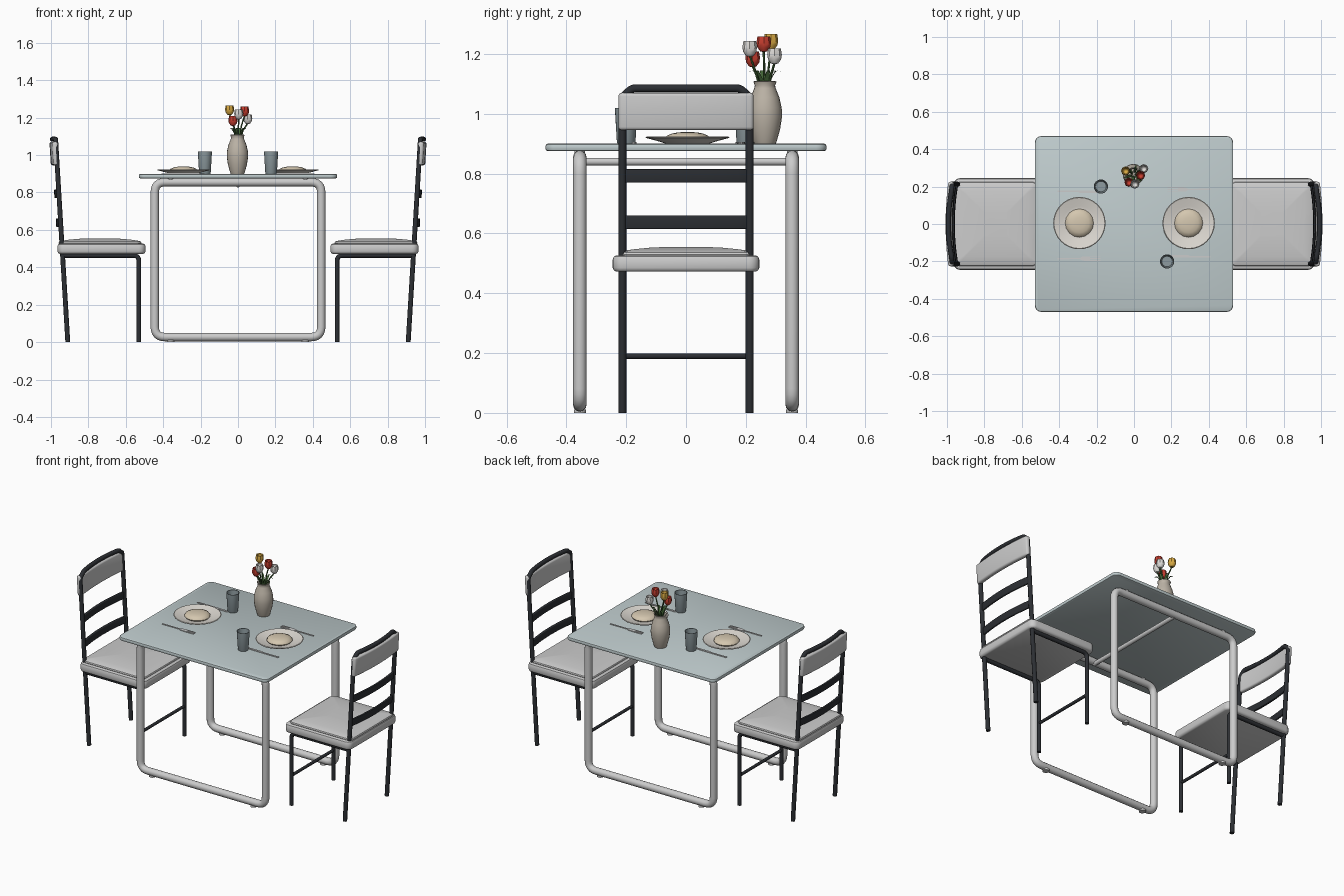
import bpy, bmesh
from math import sin, cos, pi, radians
from mathutils import Vector as V

if "Cube" in bpy.data.objects:
    bpy.data.objects.remove(bpy.data.objects["Cube"])

def mat(name, c):
    m = bpy.data.materials.new(name)
    m.diffuse_color = (*c, 1)
    m.use_nodes = True
    m.node_tree.nodes["Principled BSDF"].inputs["Base Color"].default_value = m.diffuse_color
    return m

GLASS = mat("pale_glass", (.52, .60, .61))
DARK = mat("dark_metal", (.025, .028, .033))
CUP = mat("tumbler_grey", (.27, .33, .35))
CHINA = mat("china", (.72, .69, .64))
BREAD = mat("bread", (.66, .57, .43))
CLAY = mat("clay", (.50, .45, .38))
GREEN = mat("leaf_green", (.06, .14, .04))
RED = mat("red_petal", (.60, .05, .03))
YELLOW = mat("yellow_petal", (.72, .42, .06))
WHITE = mat("white_petal", (.75, .73, .70))

def finish(bm, name, m=None, loc=(0, 0, 0), angle=40):
    bmesh.ops.remove_doubles(bm, verts=bm.verts, dist=1e-5)
    bmesh.ops.recalc_face_normals(bm, faces=bm.faces)
    me = bpy.data.meshes.new(name)
    bm.to_mesh(me)
    bm.free()
    ob = bpy.data.objects.new(name, me)
    bpy.context.collection.objects.link(ob)
    ob.location = loc
    if m:
        me.materials.append(m)
    select(ob)
    bpy.ops.object.shade_smooth_by_angle(angle=radians(angle))
    return ob

def select(ob):
    bpy.ops.object.select_all(action='DESELECT')
    ob.select_set(True)
    bpy.context.view_layer.objects.active = ob

def bridge(bm, loops):
    for a, b in zip(loops, loops[1:]):
        n = len(a)
        for i in range(n):
            bm.faces.new((a[i], a[(i+1) % n], b[(i+1) % n], b[i]))

def lathe(name, prof, loc, m=None, segs=24):
    bm = bmesh.new()
    bridge(bm, [[bm.verts.new((r*cos(2*pi*i/segs), r*sin(2*pi*i/segs), z))
                 for i in range(segs)] for r, z in prof])
    return finish(bm, name, m, loc)

def slab(name, cx, hx, hy, rad, layers, m=None):
    """Stacked rounded rectangles; layers = (inset, z)."""
    bm = bmesh.new()
    loops = []
    for ins, z in layers:
        r = max(rad - ins, .006)
        loop = []
        for q, (sx, sy) in enumerate(((1, 1), (-1, 1), (-1, -1), (1, -1))):
            for k in range(6):
                a = pi/2*(q + k/5)
                loop.append(bm.verts.new((cx + sx*(hx-ins-r) + r*cos(a),
                                          sy*(hy-ins-r) + r*sin(a), z)))
        loops.append(loop)
    bridge(bm, loops)
    bm.faces.new(loops[0])
    bm.faces.new(loops[-1])
    return finish(bm, name, m)

def fillet(pts, r, closed=False, n=6):
    """Round the corners of a polyline."""
    pts = [V(p) for p in pts]
    out = []
    for i, p in enumerate(pts):
        if not closed and i in (0, len(pts)-1):
            out.append(p)
            continue
        a = p + (pts[i-1]-p).normalized()*r
        b = p + (pts[(i+1) % len(pts)]-p).normalized()*r
        for k in range(n+1):
            t = k/n
            arc = a*(1-t)**2 + p*2*t*(1-t) + b*t*t
            out.append(arc)
    return out

def tube(name, pts, r, m=None, closed=False, res=3):
    cu = bpy.data.curves.new(name, 'CURVE')
    cu.dimensions = '3D'
    cu.bevel_depth, cu.bevel_resolution, cu.use_fill_caps = r, res, True
    sp = cu.splines.new('POLY')
    sp.points.add(len(pts)-1)
    for q, p in zip(sp.points, pts):
        q.co = (*p, 1)
    sp.use_cyclic_u = closed
    ob = bpy.data.objects.new(name, cu)
    bpy.context.collection.objects.link(ob)
    if m:
        cu.materials.append(m)
    select(ob)
    bpy.ops.object.convert(target='MESH')
    ob = bpy.context.object
    bpy.ops.object.shade_smooth_by_angle(angle=radians(50))
    return ob

# Table
slab("table_top", 0, .53, .47, .035,
     [(.008, .875), (.002, .878), (0, .884), (0, .891), (.002, .897), (.008, .90)], GLASS)
for s, side in ((-1, "front"), (1, "back")):
    y = s*.355
    tube(side+"_table_frame", fillet([(-.445, y, .027), (.445, y, .027), (.445, y, .855),
         (-.445, y, .855)], .055, True), .0225, closed=True, res=4)
    for x in (-.36, .36):
        lathe("foot_pad", [(0, 0), (.02, 0), (.02, .012), (0, .012)], (x, y, 0), segs=16)
        lathe("top_mount", [(0, .866), (.018, .866), (.018, .877), (0, .877)], (x, y, 0), segs=16)
tube("table_crossbar", [(0, -.355, .84), (0, .355, .84)], .0135)

# Chair: the back leans outward along x = .91 + .06 z
def lean(z):
    return .91 + .06*z

def bowed_panel(name, z0, z1, hy, off, bow, th, m=None, bev=.004):
    bm = bmesh.new()
    n = 12
    rings = []
    for i in range(n+1):
        t = 2*i/n - 1
        b = off + bow*(1-t*t)
        rings.append([bm.verts.new((lean(z)+b+d, t*hy, z)) for z, d in
                      ((z0, -th/2), (z0, th/2), (z1, th/2), (z1, -th/2))])
    bridge(bm, rings)
    bm.faces.new(rings[0])
    bm.faces.new(rings[-1])
    bmesh.ops.recalc_face_normals(bm, faces=bm.faces)
    sharp = [e for e in bm.edges if e.calc_face_angle(0) > .8]
    bmesh.ops.bevel(bm, geom=sharp, offset=bev, segments=3, profile=.5, affect='EDGES')
    return finish(bm, name, m)

parts = []
# Seat base and domed pad
parts.append(slab("seat_base", .73, .235, .245, .035,
    [(.012, .472), (.004, .476), (0, .485), (0, .513), (.004, .523), (.012, .527)]))
parts.append(slab("seat_pad", .738, .222, .225, .03,
    [(.004, .52), (0, .53), (.003, .537), (.012, .541), (.05, .547), (.1, .552), (.16, .555)]))
# Side legs bend under the seat to meet the back posts
for s in (-1, 1):
    y = s*.213
    parts.append(tube("side_leg", fillet([(.53, y, 0), (.53, y, .463), (lean(.463), y, .463)], .03),
                      .0125, DARK))
parts.append(tube("leg_stretcher", [(.53, -.213, .19), (.53, .213, .19)], .0095, DARK))
# Rear legs, posts and bowed top rail as one tube
rail = [(lean(0), -.213, 0), (lean(1.055), -.213, 1.055)]
rail += [(lean(1.08)+.018*(1-(y/.18)**2), y, 1.085) for y in (-.18, -.12, -.06, 0, .06, .12, .18)]
rail += [(lean(1.055), .213, 1.055), (lean(0), .213, 0)]
parts.append(tube("back_frame", fillet(rail, .012, n=3), .0135, DARK))
for z in (.615, .77):
    parts.append(bowed_panel("back_slat", z, z+.045, .208, 0, .018, .014, DARK))
parts.append(bowed_panel("back_cushion", .945, 1.07, .226, .004, .015, .03, bev=.011))
# Second chair faces the first
for ob in parts:
    c = ob.copy()
    c.name = "left_" + ob.name
    c.rotation_euler.z = pi
    bpy.context.collection.objects.link(c)
    ob.name = "right_" + ob.name

# Place settings, point symmetric
def flat(name, outline, th=.004):
    bm = bmesh.new()
    f = bm.faces.new([bm.verts.new((x, y, .901)) for x, y in outline])
    r = bmesh.ops.extrude_face_region(bm, geom=[f])
    bmesh.ops.translate(bm, verts=[v for v in r["geom"] if isinstance(v, bmesh.types.BMVert)],
                        vec=(0, 0, th))
    return finish(bm, name)

half = [(.41, .004), (.29, .003), (.275, .011), (.25, .0125)]
tines = [(.18, .0125), (.18, .008), (.235, .008), (.235, .003), (.18, .003)]
fork = half + tines
fork += [(x, -y) for x, y in reversed(fork)]
knife = [(.41, .005), (.30, .004), (.29, .009), (.20, .009), (.18, -.003), (.29, -.005), (.41, -.005)]
for s, side in ((1, "right"), (-1, "left")):
    lathe(side+"_plate", [(0, .901), (.075, .901), (.09, .906), (.138, .919), (.14, .922), (.136, .924),
          (.09, .912), (.075, .909), (0, .909)], (s*.292, .005, 0), CHINA, 32)
    lathe(side+"_bread", [(.07, .907), (.076, .916), (.07, .926), (.052, .934), (.03, .938), (0, .939)],
          (s*.292, .005, 0), BREAD, 16)
    lathe(side+"_tumbler", [(0, .90), (.029, .90), (.031, .904), (.038, 1.02), (.035, 1.02),
          (.028, .91), (0, .91)], (s*.177, s*-.2, 0), CUP)
    for name, shape, y in (("fork", fork, .185), ("knife", knife, -.175)):
        ob = flat(side+"_"+name, shape)
        ob.location.y = s*y
        ob.rotation_euler.z = 0 if s > 0 else pi

# Vase
lathe("vase", [(0, .90), (.036, .90), (.04, .91), (.051, .95), (.057, .99), (.056, 1.02), (.048, 1.055),
      (.036, 1.085), (.034, 1.095), (.039, 1.108), (.035, 1.109), (.03, 1.09), (.03, 1.06), (0, 1.06)],
      (-.003, .264, 0), CLAY, 20)

# Tulips: stem plus cup-shaped head
for x, y, z, m in ((-.045, .284, 1.24, YELLOW), (.035, .26, 1.233, RED), (.004, .213, 1.217, WHITE),
                   (-.027, .223, 1.182, RED), (.052, .296, 1.192, WHITE)):
    base, tip = V((x*.2, .264+(y-.264)*.2, 1.06)), V((x, y, z-.022))
    mid = base.lerp(tip, .55)*1 + V((-x*.15, 0, .01))
    tube("tulip_stem", [base, mid, tip], .004, GREEN, res=1)
    lathe("tulip_head", [(0, -.027), (.012, -.024), (.022, -.01), (.0245, .005), (.021, .026),
          (.017, .024), (.012, .0), (0, -.01)], (x, y, z), m, 8)

# Leaves arch out of the vase mouth
for i in range(6):
    a = 2*pi*i/6 + .3
    d, w = V((cos(a), sin(a), 0)), V((-sin(a), cos(a), 0))
    bm = bmesh.new()
    rows = [[bm.verts.new(V((0, .264, z)) + d*r + w*k) for k in (-h, h)]
            for r, z, h in ((.012, 1.08, .005), (.022, 1.12, .008), (.038, 1.145, .006), (.056, 1.14, .001))]
    for p, q in zip(rows, rows[1:]):
        bm.faces.new((p[0], p[1], q[1], q[0]))
    finish(bm, "tulip_leaf", GREEN)
